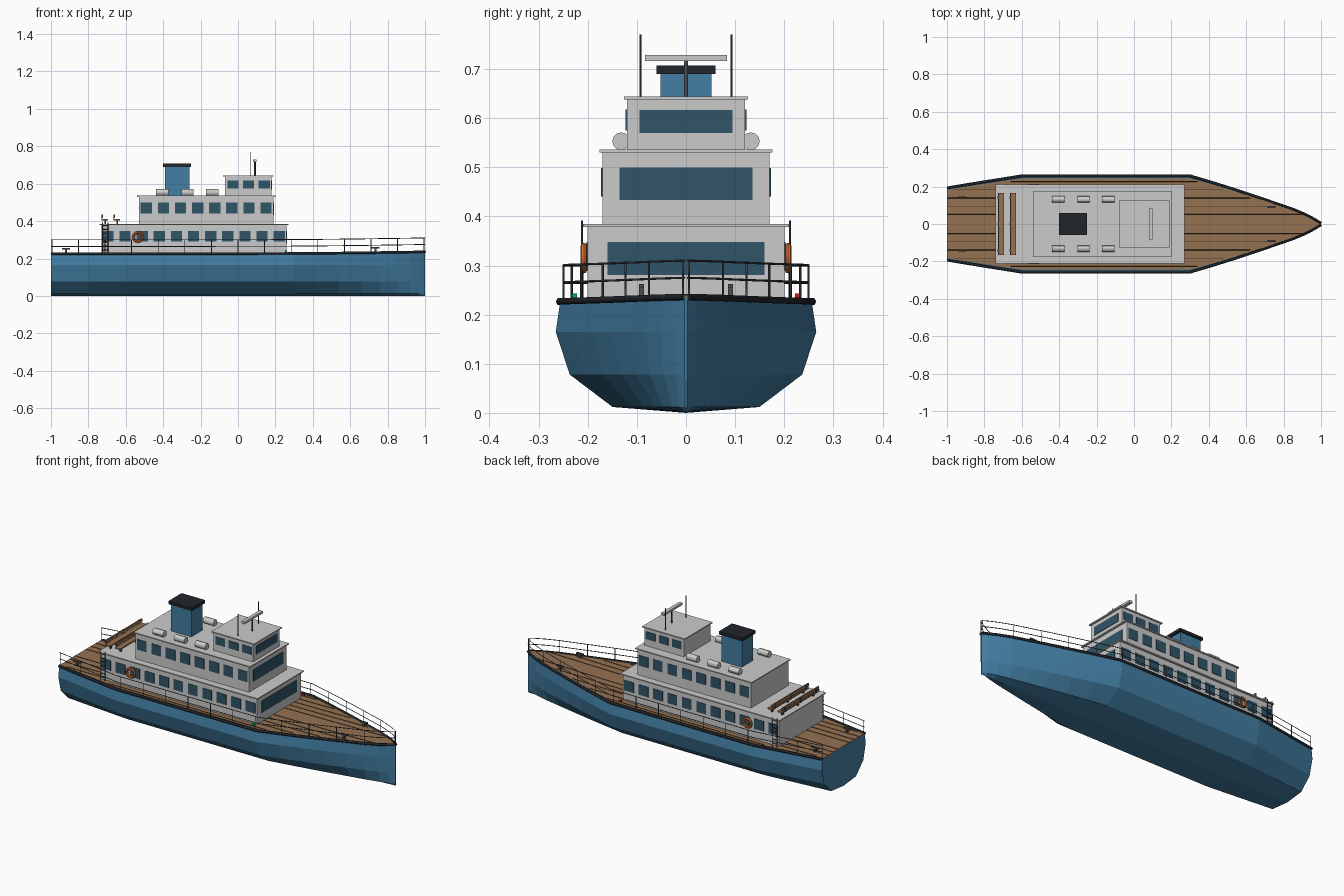
import bpy, bmesh, math
from mathutils import Vector

if "Cube" in bpy.data.objects:
    bpy.data.objects.remove(bpy.data.objects["Cube"])


def material(name, r, g, b):
    m = bpy.data.materials.new(name)
    m.diffuse_color = (r, g, b, 1)
    m.use_nodes = True
    m.node_tree.nodes["Principled BSDF"].inputs["Base Color"].default_value = m.diffuse_color
    return m


BLUE = material("hull_blue", 0.055, 0.21, 0.37)
BLACK = material("black", 0.015, 0.018, 0.024)
WOOD = material("wood", 0.30, 0.17, 0.085)
SEAM = material("seam", 0.06, 0.035, 0.02)
GLASS = material("glass", 0.03, 0.09, 0.14)
STEEL = material("steel", 0.07, 0.075, 0.085)
ORANGE = material("orange", 0.75, 0.16, 0.03)
GREEN = material("green", 0.0, 0.45, 0.1)
RED = material("red", 0.6, 0.01, 0.01)

# Half breadth of the hull along its length
PLAN = [(-1, .195), (-.8, .228), (-.6, .26), (-.15, .26), (.3, .26), (.42, .224), (.54, .186),
        (.66, .146), (.76, .111), (.85, .080), (.92, .050), (.97, .023), (1, .003)]


def half(x):
    for (x0, h0), (x1, h1) in zip(PLAN, PLAN[1:]):
        if x <= x1:
            return h0 + (h1 - h0) * (x - x0) / (x1 - x0)
    return PLAN[-1][1]


def sheer(x):
    return .225 + .010 * max(0, (x - .1) / .9) ** 1.5


def finish(name, bm, mat=None):
    bmesh.ops.recalc_face_normals(bm, faces=bm.faces)
    me = bpy.data.meshes.new(name)
    bm.to_mesh(me)
    bm.free()
    ob = bpy.data.objects.new(name, me)
    bpy.context.collection.objects.link(ob)
    if mat:
        me.materials.append(mat)
    return ob


def loft(name, rings, mat):
    bm = bmesh.new()
    rows = [[bm.verts.new(p) for p in ring] for ring in rings]
    n = len(rows[0])
    for a, b in zip(rows, rows[1:]):
        for i in range(n):
            bm.faces.new((a[i], a[(i + 1) % n], b[(i + 1) % n], b[i]))
    bm.faces.new(rows[0])
    bm.faces.new(rows[-1])
    return finish(name, bm, mat)


def boxes(name, spans, mat=None):
    """One object from several (x0, x1, y0, y1, z0, z1) boxes."""
    bm = bmesh.new()
    for x0, x1, y0, y1, z0, z1 in spans:
        vs = bmesh.ops.create_cube(bm, size=1)["verts"]
        for v in vs:
            v.co = Vector(((x0 + x1) / 2 + v.co.x * (x1 - x0), (y0 + y1) / 2 + v.co.y * (y1 - y0),
                           (z0 + z1) / 2 + v.co.z * (z1 - z0)))
    return finish(name, bm, mat)


def tubes(name, paths, radius, mat=None, res=0):
    cu = bpy.data.curves.new(name, "CURVE")
    cu.dimensions = "3D"
    cu.bevel_depth, cu.bevel_resolution, cu.use_fill_caps = radius, res, True
    for path in paths:
        sp = cu.splines.new("POLY")
        sp.points.add(len(path) - 1)
        for p, co in zip(sp.points, path):
            p.co = (*co, 1)
    ob = bpy.data.objects.new(name, cu)
    bpy.context.collection.objects.link(ob)
    bpy.ops.object.select_all(action="DESELECT")
    ob.select_set(True)
    bpy.context.view_layer.objects.active = ob
    bpy.ops.object.convert(target="MESH")
    ob = bpy.context.object
    if mat:
        ob.data.materials.clear()
        ob.data.materials.append(mat)
    return ob


# Hull: one chined section scaled along the plan curve
SECTION = [(.575, .012), (.91, .078), (1.02, .165), (.985, None)]
rings = []
for x, h in PLAN:
    side = [(x, f * h, sheer(x) if z is None else z) for f, z in SECTION]
    rings.append([(x, 0, .0)] + side + [(x, -y, z) for x, y, z in reversed(side)])
loft("hull", rings, BLUE)

# Wooden deck, slightly inset, with plank seams
rings = []
for x, h in PLAN:
    w, z = h * .94, sheer(x)
    rings.append([(x, -w, z - .004), (x, w, z - .004), (x, w, z + .004), (x, -w, z + .004)])
loft("deck", rings, WOOD)
seams = []
for k in range(5):
    y = .05 + .0445 * k
    xs = [i / 50 for i in range(-50, 50) if half(i / 50) * .94 > y + .005]
    keep = [xs[0]] + [x for x, _ in PLAN if xs[0] < x < xs[-1]] + [xs[-1]]
    seams += [[(x, s * y, sheer(x) + .004) for x in keep] for s in (-1, 1)]
tubes("deck_seams", seams, .0022, SEAM)

# Black rubbing strake around the sheer line
tubes("rubbing_strake", [[(x, s * h * .99, sheer(x) + .001) for x, h in PLAN] for s in (-1, 1)],
      .0075, BLACK, 1)

# Bulwark railing: two rails and posts per side
rails, posts = [], []
for s in (-1, 1):
    for dz in (.040, .075):
        rails.append([(x, s * h * .96, sheer(x) + dz) for x, h in PLAN])
    for i in range(15):
        x = -.995 + 1.99 * i / 14
        y = s * half(x) * .96
        posts.append([(x, y, sheer(x)), (x, y, sheer(x) + .075)])
tubes("railings", rails, .0022, STEEL)
tubes("railing_posts", posts, .0022, STEEL)

# Three cabin tiers, each with a thin overhanging roof
# (name, x0, x1, half width, z0, z1, roof overhang)
TIERS = [("main_cabin", -.73, .26, .20, .225, .378, .01),
         ("upper_cabin", -.53, .19, .17, .378, .530, .006),
         ("wheelhouse", -.07, .18, .12, .530, .638, .006)]
for name, x0, x1, w, z0, z1, o in TIERS:
    boxes(name, [(x0, x1, -w, w, z0, z1)])
    boxes(name + "_roof", [(x0 - .01, x1 + .01, -w - o, w + o, z1, z1 + .006)])

# Side windows and broad front windows
# (count, first centre, last centre, wall y, z0, z1, front wall x, front half width, front z0, z1)
WINDOWS = [(11, -.695, .220, .20, .290, .348, .26, .16, .281, .348),
           (8, -.490, .150, .17, .440, .499, .19, .135, .433, .500),
           (3, -.027, .140, .12, .575, .618, .18, .095, .570, .617)]
panes = []
for n, a, b, w, z0, z1, fx, fw, f0, f1 in WINDOWS:
    for i in range(n):
        x = a + (b - a) * i / (n - 1)
        panes += [(x - .03, x + .03, s * w - .003, s * w + .003, z0, z1) for s in (-1, 1)]
    panes.append((fx - .003, fx + .003, -fw, fw, f0, f1))
boxes("windows", panes, GLASS)

# Funnel
boxes("funnel", [(-.39, -.26, -.052, .052, .53, .692)], BLUE)
boxes("funnel_cap", [(-.40, -.25, -.06, .06, .690, .707)], BLACK)

# Mast, radar bar and whip aerials
tubes("mast", [[(.09, 0, .64), (.09, 0, .718)]], .005, STEEL, 1)
boxes("radar_bar", [(.08, .10, -.083, .083, .716, .729)])
tubes("aerials", [[(.065, s * .093, .64), (.065, s * .093, .77)] for s in (-1, 1)], .002, STEEL)

# Life raft canisters on the upper roof
rafts = tubes("life_rafts", [[(x - .033, s * .132, .553), (x + .033, s * .132, .553)]
                             for x in (-.405, -.27, -.137) for s in (-1, 1)], .018, None, 4)
bpy.ops.object.shade_smooth_by_angle()

# Slatted benches on the aft roof
seats, legs = [], []
for x in (-.71, -.645):
    seats.append((x - .018, x + .014, -.165, .165, .404, .411))
    seats.append((x - .018, x - .012, -.165, .165, .417, .435))
    for y in (-.14, 0, .14):
        legs.append((x - .004, x + .004, y - .006, y + .006, .382, .405))
        legs.append((x - .020, x - .017, y - .006, y + .006, .404, .435))
boxes("bench_slats", seats, WOOD)
boxes("bench_frames", legs, STEEL)

# Side ladders up to the aft roof
ladder = []
for s in (-1, 1):
    y = s * .212
    ladder += [[(x, y, .228), (x, y, .392)] for x in (-.725, -.695)]
    ladder += [[(-.725, y, .245 + .022 * i), (-.695, y, .245 + .022 * i)] for i in range(7)]
tubes("ladders", ladder, .0022, STEEL)

# Life rings
for s, side in ((-1, "right"), (1, "left")):
    bpy.ops.mesh.primitive_torus_add(location=(-.535, s * .208, .315), rotation=(math.pi / 2, 0, 0),
                                     major_radius=.024, minor_radius=.007,
                                     major_segments=24, minor_segments=8)
    ring = bpy.context.object
    ring.name = "life_ring_" + side
    ring.data.materials.append(ORANGE)
    bpy.ops.object.shade_smooth_by_angle()

# Mooring cleats
cleats = []
for x, y in ((-.92, .143), (.735, .091)):
    z = sheer(x)
    for s in (-1, 1):
        cleats.append((x - .006, x + .006, s * y - .005, s * y + .005, z, z + .025))
        cleats.append((x - .022, x + .022, s * y - .005, s * y + .005, z + .023, z + .031))
boxes("mooring_cleats", cleats, STEEL)

# Navigation lights
for name, y, mat in (("green_light", -.227, GREEN), ("red_light", .227, RED)):
    boxes(name, [(.25, .262, y - .005, y + .005, .228, .243)], mat)
